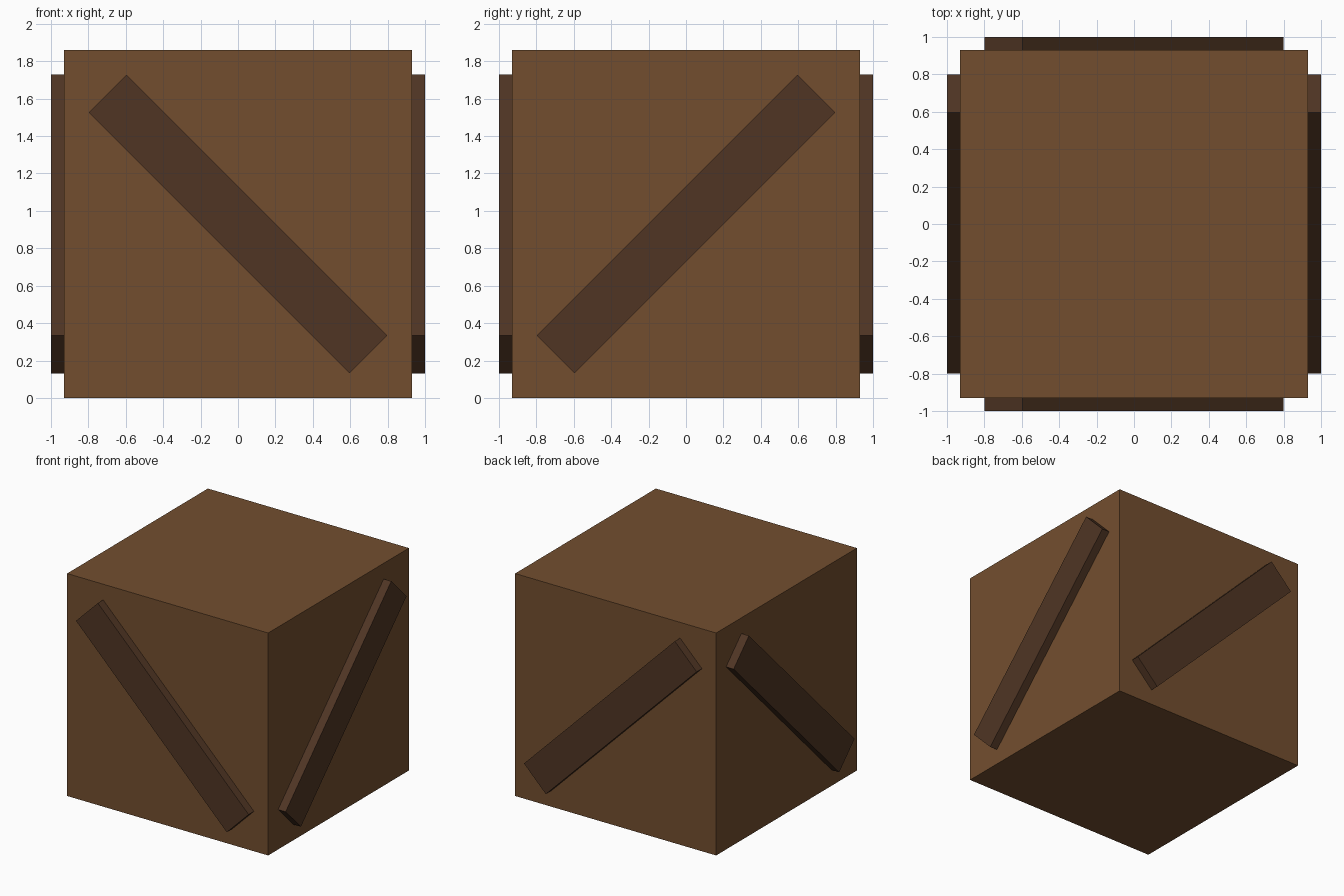
import bpy
import bmesh
import math
from mathutils import Matrix, Vector

default_cube = bpy.data.objects.get("Cube")
if default_cube:
    bpy.data.objects.remove(default_cube, do_unlink=True)

SIDE = 1.86        # edge of the crate body
LENGTH = 1.973     # brace length
WIDTH = 0.286      # brace width
DEPTH = 0.1        # brace thickness, partly sunk into the body
MID = SIDE / 2


def make_material(name, colour):
    mat = bpy.data.materials.new(name)
    mat.use_nodes = True
    mat.diffuse_color = (*colour, 1)
    bsdf = next(n for n in mat.node_tree.nodes if n.type == "BSDF_PRINCIPLED")
    bsdf.inputs["Base Color"].default_value = (*colour, 1)
    bsdf.inputs["Roughness"].default_value = 0.9
    return mat


def make_box(name, size, location, mat, rotation=Matrix()):
    mesh = bpy.data.meshes.new(name)
    bm = bmesh.new()
    bmesh.ops.create_cube(bm, size=1, matrix=rotation @ Matrix.Diagonal((*size, 1)))
    bm.to_mesh(mesh)
    bm.free()
    mesh.materials.append(mat)
    obj = bpy.data.objects.new(name, mesh)
    obj.location = Vector(location)
    bpy.context.collection.objects.link(obj)
    return obj


wood = make_material("brown_wood", (0.171, 0.076, 0.028))
dark_wood = make_material("dark_brown_wood", (0.080, 0.036, 0.0176))

# Solid crate body
make_box("crate_body", (SIDE, SIDE, SIDE), (0, 0, MID), wood)

# Diagonal braces, parallel on opposite sides
offset = 1 - DEPTH / 2
for sign, front_name, side_name in ((-1, "front_brace", "right_brace"),
                                    (1, "back_brace", "left_brace")):
    make_box(front_name, (LENGTH, DEPTH, WIDTH), (0, sign * offset, MID),
             dark_wood, Matrix.Rotation(math.radians(45), 4, "Y"))
    make_box(side_name, (DEPTH, LENGTH, WIDTH), (sign * offset, 0, MID),
             dark_wood, Matrix.Rotation(math.radians(45), 4, "X"))
